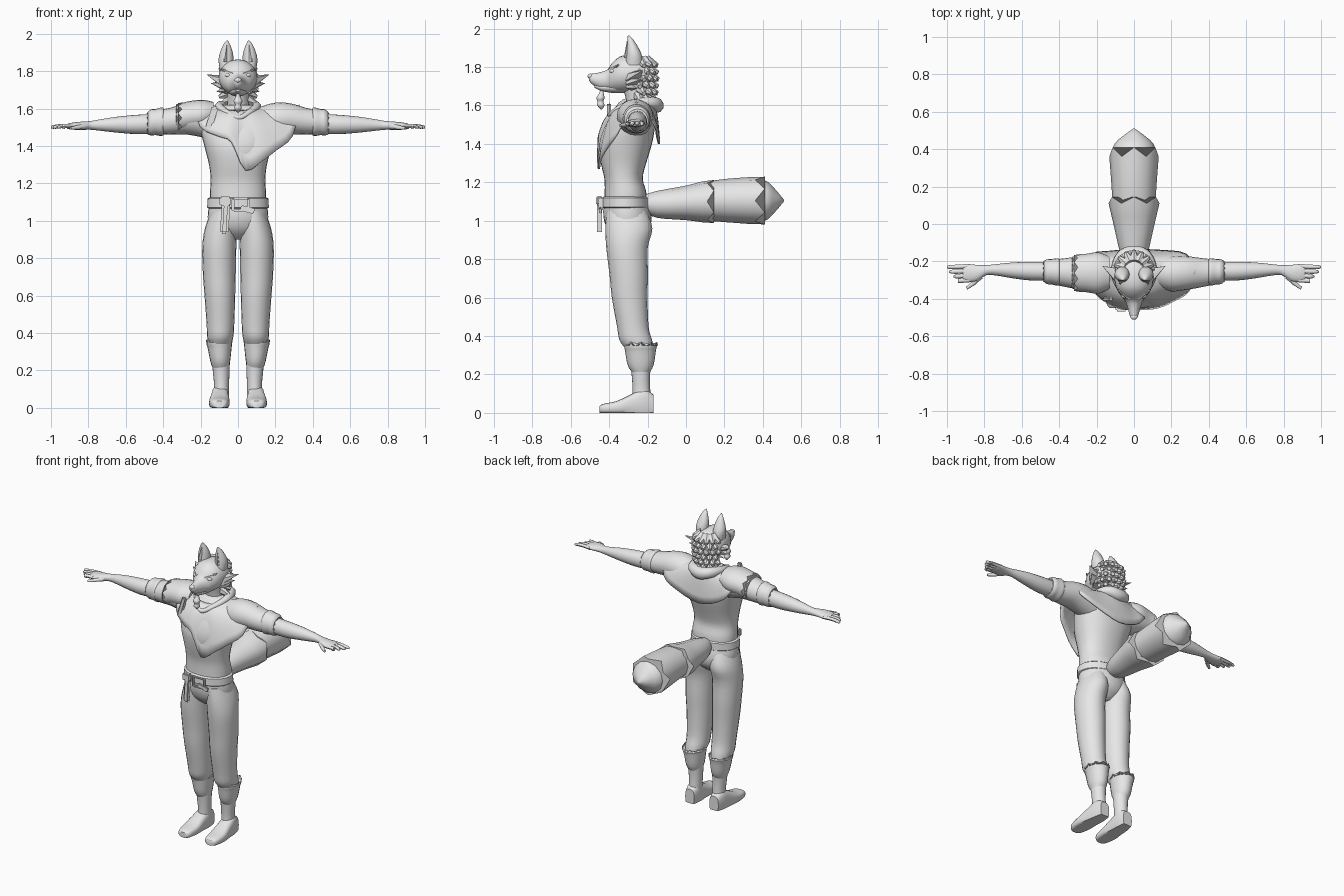
import bpy, bmesh, math
from mathutils import Vector, Matrix

default_cube = bpy.data.objects.get("Cube")
if default_cube:
    bpy.data.objects.remove(default_cube)

clay = bpy.data.materials.new("light grey")
clay.use_nodes = True
clay.diffuse_color = (.8, .8, .8, 1)
clay.node_tree.nodes["Principled BSDF"].inputs["Base Color"].default_value = (.8, .8, .8, 1)


def finish(name, bm, mirror=False, angle=45):
    """Turn a bmesh into a smooth shaded object, mirrored across x if asked."""
    bmesh.ops.recalc_face_normals(bm, faces=bm.faces)
    mesh = bpy.data.meshes.new(name)
    bm.to_mesh(mesh)
    bm.free()
    mesh.materials.append(clay)
    obj = bpy.data.objects.new(name, mesh)
    bpy.context.collection.objects.link(obj)
    if mirror:
        obj.modifiers.new("mirror", 'MIRROR')
    bpy.ops.object.select_all(action='DESELECT')
    obj.select_set(True)
    bpy.context.view_layer.objects.active = obj
    bpy.ops.object.shade_smooth_by_angle(angle=math.radians(angle))
    return obj


def blend(a, b, c, d, t):
    """Catmull-Rom interpolation between b and c."""
    return b + .5 * t * (c - a + t * (2*a - 5*b + 4*c - d + t * (3*(b - c) + d - a)))


def smooth_rows(rows, steps, closed=False):
    out, n = [], len(rows)
    pick = (lambda i: rows[i % n]) if closed else (lambda i: rows[max(0, min(n - 1, i))])
    for i in range(n if closed else n - 1):
        near = [pick(i + k) for k in (-1, 0, 1, 2)]
        out += [[blend(*v, s / steps) for v in zip(*near)] for s in range(steps)]
    return out if closed else out + [list(rows[-1])]


def loft(name, axis, rows, sides=20, power=1, steps=3, mirror=False, jag=0, floor=False, angle=45):
    """Skin oval sections. Row: place on axis, two centre and two radius values."""
    bm = bmesh.new()
    rings = []
    sections = smooth_rows(rows, steps)
    for r, (p, cu, cv, ru, rv) in enumerate(sections):
        ring = []
        for k in range(sides):
            a = math.tau * k / sides
            c, s = math.cos(a), math.sin(a)
            u = cu + ru * math.copysign(abs(c) ** power, c)
            v = cv + rv * math.copysign(abs(s) ** power, s)
            q = p + (jag * (k % 2) if r == len(sections) - 1 else 0)
            co = {'X': (q, u, v), 'Y': (u, q, v), 'Z': (u, v, q)}[axis]
            ring.append(bm.verts.new((co[0], co[1], max(0, co[2]) if floor else co[2])))
        rings.append(ring)
    for low, high in zip(rings, rings[1:]):
        for k in range(sides):
            j = (k + 1) % sides
            bm.faces.new((low[k], low[j], high[j], high[k]))
    bm.faces.new(rings[0])
    bm.faces.new(rings[-1])
    return finish(name, bm, mirror, angle)


def spikes(name, items, mirror=False, sides=6, flat=1, tip_size=0):
    """Join tapered tufts, each from a base point to a tip."""
    bm = bmesh.new()
    for base, tip, radius in items:
        base, tip = Vector(base), Vector(tip)
        along = tip - base
        turn = along.to_track_quat('Z', 'Y').to_matrix().to_4x4()
        place = Matrix.Translation((base + tip) / 2) @ turn @ Matrix.Diagonal((1, flat, 1, 1))
        bmesh.ops.create_cone(bm, cap_ends=True, segments=sides, radius1=radius,
                              radius2=radius * tip_size, depth=along.length, matrix=place)
    return finish(name, bm, mirror)


def ball(name, place, size, mirror=False):
    bm = bmesh.new()
    bmesh.ops.create_uvsphere(bm, u_segments=16, v_segments=10, radius=1,
                              matrix=Matrix.Translation(place) @ Matrix.Diagonal((*size, 1)))
    return finish(name, bm, mirror)


def block(name, place, size, tilt=0, bevel=.008):
    bm = bmesh.new()
    spin = Matrix.Rotation(tilt, 4, 'Y')
    bmesh.ops.create_cube(bm, matrix=Matrix.Translation(place) @ spin @ Matrix.Diagonal((*size, 1)))
    bmesh.ops.bevel(bm, geom=bm.edges[:], offset=bevel, segments=2, affect='EDGES')
    return finish(name, bm)


# Body: shirt, neck and hips
loft("shirt", 'Z', [(1.08, 0, -.315, .15, .11), (1.15, 0, -.315, .15, .108), (1.22, 0, -.325, .146, .1),
     (1.3, 0, -.325, .155, .118), (1.4, 0, -.315, .18, .138), (1.5, 0, -.29, .2, .13),
     (1.57, 0, -.265, .17, .105), (1.62, 0, -.25, .08, .07)], sides=28, power=.9)
loft("neck", 'Z', [(1.55, 0, -.24, .07, .07), (1.62, 0, -.25, .057, .06), (1.73, 0, -.27, .06, .07)])
loft("hips", 'Z', [(.9, 0, -.3, .05, .05), (.95, 0, -.3, .14, .105), (1.02, 0, -.305, .162, .125),
     (1.1, 0, -.315, .152, .112)], sides=28)

# Trousers, cuffs and boots
loft("trouser_leg", 'Z', [(.34, .097, -.245, .06, .075), (.38, .095, -.262, .07, .085),
     (.45, .094, -.277, .074, .082), (.6, .097, -.293, .082, .093), (.72, .1, -.298, .088, .1),
     (.86, .1, -.307, .091, .108), (.96, .09, -.297, .087, .122), (1.05, .075, -.31, .07, .105)], mirror=True)
loft("trouser_cuff", 'Z', [(.21, .093, -.235, .042, .046), (.25, .095, -.236, .053, .068),
     (.32, .098, -.237, .064, .08), (.34, .1, -.237, .068, .084), (.37, .1, -.236, .072, .09)],
     mirror=True, jag=-.02)
loft("boot_shaft", 'Z', [(.04, .09, -.23, .042, .052), (.12, .088, -.232, .04, .046),
     (.2, .09, -.235, .045, .048), (.3, .092, -.235, .05, .06)], mirror=True)
loft("boot_foot", 'Y', [(-.45, .1, .018, .028, .018), (-.43, .1, .022, .045, .025), (-.36, .1, .027, .055, .035),
     (-.29, .097, .04, .05, .055), (-.22, .093, .05, .045, .075), (-.17, .091, .04, .034, .055)],
     mirror=True, power=.7, floor=True)

# Belt, buckle and hanging strap
loft("belt", 'Z', [(1.065, 0, -.315, .156, .116), (1.072, 0, -.316, .165, .124),
     (1.118, 0, -.316, .163, .122), (1.125, 0, -.316, .154, .113)], sides=32, steps=1)
for side in (-1, 1):
    block("buckle_side", (.015 + side * .042, -.444, 1.085), (.014, .022, .075))
    block("buckle_bar", (.015, -.444, 1.085 + side * .032), (.09, .022, .014))
block("belt_tongue", (.05, -.446, 1.06), (.075, .012, .03), .25, .004)
block("hanging_strap", (-.068, -.45, 1.03), (.045, .025, .2), .06, .012)
block("strap_loop", (-.068, -.45, 1.105), (.06, .035, .05))

# Arms and hands
loft("sleeve", 'X', [(.12, -.26, 1.52, .08, .09), (.2, -.265, 1.54, .095, .092), (.28, -.262, 1.545, .09, .083),
     (.36, -.26, 1.533, .078, .072), (.42, -.257, 1.528, .068, .066)], mirror=True)
loft("sleeve_roll", 'X', [(.395, -.257, 1.53, .06, .062), (.405, -.257, 1.53, .073, .077),
     (.44, -.255, 1.528, .068, .07), (.465, -.255, 1.526, .066, .07), (.488, -.253, 1.52, .052, .055)],
     mirror=True, jag=-.012)
loft("forearm", 'X', [(.46, -.253, 1.518, .05, .053), (.55, -.252, 1.515, .05, .051), (.65, -.248, 1.514, .042, .042),
     (.74, -.245, 1.512, .03, .03), (.79, -.247, 1.51, .027, .023), (.84, -.262, 1.508, .043, .022),
     (.89, -.262, 1.506, .048, .018), (.915, -.262, 1.505, .042, .012)], mirror=True)
for finger in range(4):
    y = -.225 - .025 * finger
    tip = 1 - .012 * finger ** 1.5
    loft("finger", 'X', [(.88, y, 1.506, .012, .012), (.94, y - .004, 1.507, .012, .011),
         (tip - .012, y - .005, 1.502, .01, .01), (tip, y - .005, 1.5, .004, .004)], sides=8, mirror=True)
spikes("thumb", [((.82, -.28, 1.505), (.86, -.318, 1.5), .016), ((.85, -.31, 1.5), (.895, -.344, 1.495), .013)],
       mirror=True, sides=8, tip_size=.6)

# Draped cape: hem points joined to an oval collar by bent strips
hem = [(.04, -.455, 1.27), (.13, -.445, 1.32), (.21, -.41, 1.38), (.29, -.36, 1.45), (.33, -.26, 1.615),
       (.28, -.165, 1.5), (.16, -.145, 1.44), (0, -.14, 1.4), (-.14, -.15, 1.44), (-.22, -.165, 1.52),
       (-.24, -.26, 1.63), (-.2, -.375, 1.5), (-.1, -.44, 1.45), (-.035, -.455, 1.42)]
bm = bmesh.new()
strips = []
for point in smooth_rows(hem, 3, closed=True):
    edge = Vector(point)
    way = math.atan2(edge.y + .26, edge.x)
    collar = Vector((.085 * math.cos(way), -.265 + .085 * math.sin(way), 1.605 + .02 * math.sin(way)))
    bend = collar.lerp(edge, .68)
    bend.z = max(edge.z, collar.z) - .012
    strips.append([bm.verts.new(collar.lerp(bend, t).lerp(bend.lerp(edge, t), t))
                   for t in [i / 8 for i in range(9)]])
for i, strip in enumerate(strips):
    after = strips[(i + 1) % len(strips)]
    for k in range(8):
        bm.faces.new((strip[k], strip[k + 1], after[k + 1], after[k]))
cape = finish("cape", bm)
shell = cape.modifiers.new("cloth", 'SOLIDIFY')
shell.thickness = .012
shell.offset = 0

# Cowl around the neck, thickest behind
ring_path = [(0, -.395, 1.55, .014), (.07, -.345, 1.585, .018), (.1, -.26, 1.61, .024), (.065, -.175, 1.612, .034),
             (0, -.155, 1.6, .04)]
ring_path += [(-x, y, z, r) for x, y, z, r in ring_path[3:0:-1]]
curve = bpy.data.curves.new("cowl", 'CURVE')
curve.dimensions = '3D'
curve.bevel_depth = 1
curve.bevel_resolution = 3
line = curve.splines.new('POLY')
dense = smooth_rows(ring_path, 5, closed=True)
line.points.add(len(dense) - 1)
for spot, (x, y, z, r) in zip(line.points, dense):
    spot.co = (x, y, z, 1)
    spot.radius = r
line.use_cyclic_u = True
line.use_smooth = True
curve.materials.append(clay)
bpy.context.collection.objects.link(bpy.data.objects.new("cowl", curve))

# Right shoulder guard in two overlapping layers, with its strap
loft("shoulder_guard", 'X', [(-.13, -.26, 1.575, .085, .06), (-.19, -.262, 1.567, .11, .08),
     (-.26, -.262, 1.56, .102, .08), (-.3, -.262, 1.55, .1, .08)], mirror=False, jag=-.02)
loft("shoulder_guard_edge", 'X', [(-.25, -.262, 1.555, .085, .075), (-.32, -.26, 1.545, .088, .078)], jag=-.012)
block("shoulder_strap", (-.14, -.4, 1.55), (.035, .02, .13), .3)

# Head, nose, eyes and brows
loft("head", 'Y', [(-.505, 0, 1.745, .012, .014), (-.49, 0, 1.738, .023, .027), (-.45, 0, 1.73, .033, .042),
     (-.41, 0, 1.733, .048, .054), (-.38, 0, 1.75, .073, .076), (-.34, 0, 1.762, .096, .094),
     (-.28, 0, 1.767, .104, .096), (-.22, 0, 1.762, .095, .088), (-.165, 0, 1.755, .05, .05)], sides=24)
ball("nose", (0, -.497, 1.752), (.019, .015, .014))
ball("eye", (.05, -.38, 1.778), (.02, .018, .012), mirror=True)
spikes("brow", [((.025, -.395, 1.785), (.088, -.352, 1.81), .012)], mirror=True, tip_size=.4)
loft("lower_jaw", 'Y', [(-.475, 0, 1.702, .012, .01), (-.44, 0, 1.693, .027, .018),
     (-.38, 0, 1.695, .045, .03), (-.32, 0, 1.705, .06, .04)])

# Ears with sunken-looking inner panels
loft("ear", 'Z', [(1.81, .062, -.27, .036, .045), (1.86, .064, -.27, .04, .04), (1.9, .062, -.277, .034, .03),
     (1.94, .06, -.288, .019, .016), (1.965, .058, -.3, .003, .003)], mirror=True)
spikes("ear_inner", [((.064, -.304, 1.85), (.06, -.307, 1.94), .024)], mirror=True, flat=.35)

# Cheek tufts, curly hair and chin braid
spikes("cheek_tuft", [((.07, -.28, 1.745), (.168, -.225, 1.782), .05), ((.07, -.28, 1.725), (.145, -.235, 1.735), .045),
       ((.06, -.28, 1.705), (.115, -.25, 1.69), .04)], mirror=True, flat=.7)
locks = []
for row in range(6):
    for k in range(-3, 4):
        a = (k + .5 * (row % 2)) * .42
        z = 1.83 - .036 * row
        reach = .085 - .004 * abs(row - 2)
        out = Vector((math.sin(a), math.cos(a), 0))
        root = Vector((0, -.25, z)) + out * reach * .6
        locks.append((root, root + out * .058 + Vector((0, 0, -.024)), .032))
spikes("hair", locks, sides=7, tip_size=.35)
loft("chin_braid", 'Z', [(1.58, 0, -.44, .004, .004), (1.6, 0, -.443, .02, .02), (1.62, 0, -.445, .016, .016),
     (1.64, 0, -.445, .024, .022), (1.665, 0, -.44, .012, .012), (1.69, 0, -.435, .01, .01)], sides=10)

# Tail in three overlapping fur layers
loft("tail_root", 'Y', [(-.23, 0, 1.09, .04, .04), (-.15, 0, 1.085, .075, .07), (0, 0, 1.093, .11, .09),
     (.11, 0, 1.1, .136, .112)], sides=12, jag=.035, angle=60)
loft("tail_middle", 'Y', [(.05, 0, 1.1, .112, .095), (.2, 0, 1.105, .12, .112), (.36, 0, 1.105, .132, .124)],
     sides=12, jag=.05, angle=60)
loft("tail_tip", 'Y', [(.3, 0, 1.105, .115, .112), (.4, 0, 1.105, .115, .11), (.45, 0, 1.105, .085, .075),
     (.51, 0, 1.105, .004, .004)], sides=12, steps=2, angle=60)
